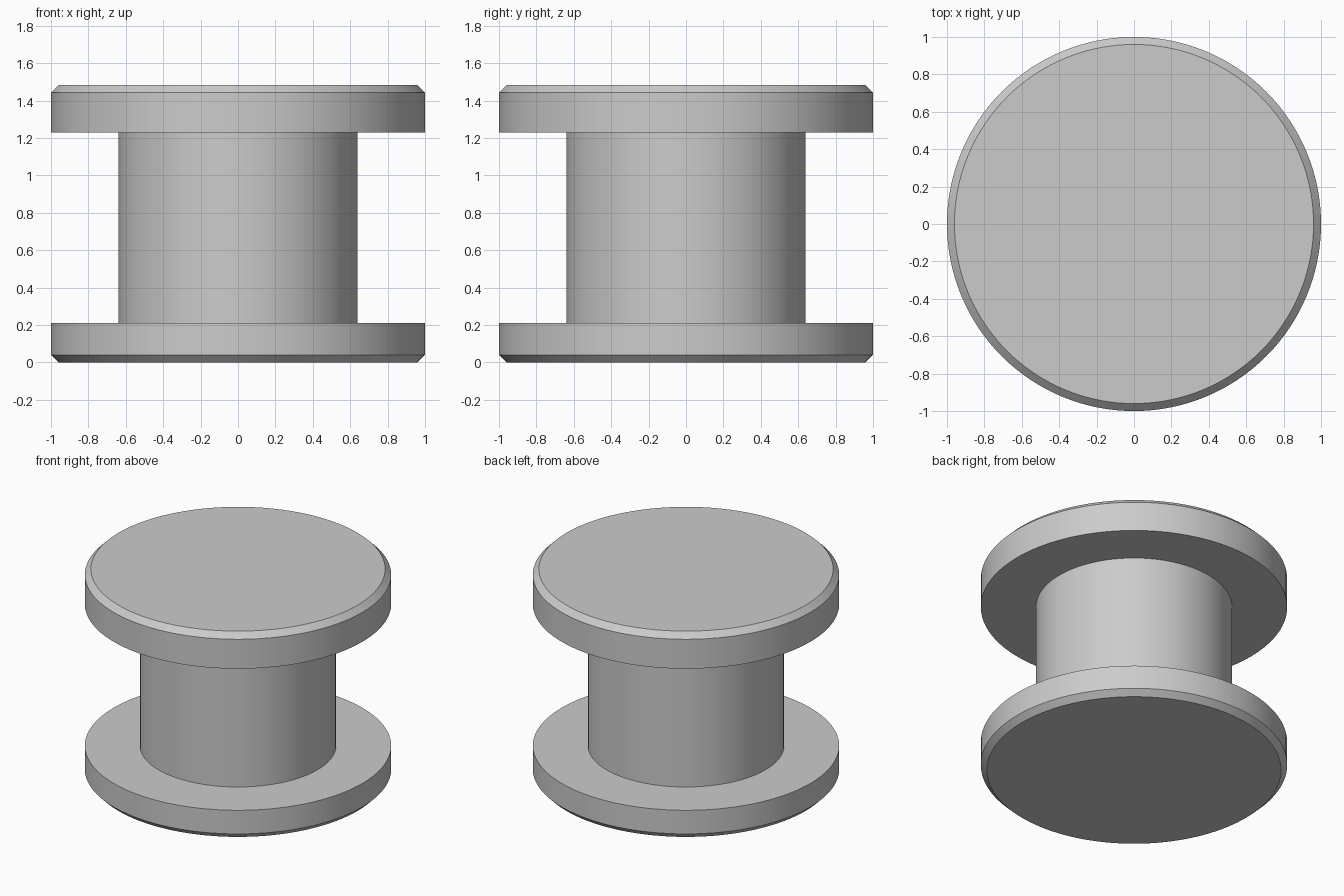
import bpy
import bmesh
import math

if "Cube" in bpy.data.objects:
    bpy.data.objects.remove(bpy.data.objects["Cube"], do_unlink=True)

SEGMENTS = 128

# Flat grey finish
grey = bpy.data.materials.new("light_grey")
grey.use_nodes = True
colour = (0.6, 0.6, 0.6, 1)
grey.diffuse_color = colour
grey.node_tree.nodes["Principled BSDF"].inputs["Base Color"].default_value = colour


def turned_solid(name, profile, material):
    """Revolve (radius, height) points, listed bottom to top, into a capped solid."""
    bm = bmesh.new()
    rings = []
    for radius, z in profile:
        rings.append([
            bm.verts.new((radius * math.cos(a), radius * math.sin(a), z))
            for a in (math.tau * i / SEGMENTS for i in range(SEGMENTS))
        ])
    for low, high in zip(rings, rings[1:]):
        for i in range(SEGMENTS):
            j = (i + 1) % SEGMENTS
            bm.faces.new((low[i], low[j], high[j], high[i]))
    bm.faces.new(rings[0][::-1])
    bm.faces.new(rings[-1])
    mesh = bpy.data.meshes.new(name)
    bm.to_mesh(mesh)
    bm.free()
    mesh.materials.append(material)
    obj = bpy.data.objects.new(name, mesh)
    bpy.context.collection.objects.link(obj)
    bpy.ops.object.select_all(action="DESELECT")
    obj.select_set(True)
    bpy.context.view_layer.objects.active = obj
    bpy.ops.object.shade_smooth_by_angle(angle=math.radians(30))
    return obj


# Chamfered bottom flange, straight barrel, thicker chamfered top flange
bottom_flange = [(0.96, 0), (1, 0.04), (1, 0.21)]
barrel = [(0.64, 0.21), (0.64, 1.23)]
top_flange = [(1, 1.23), (1, 1.442), (0.96, 1.482)]
turned_solid("flanged_spool", bottom_flange + barrel + top_flange, grey)
